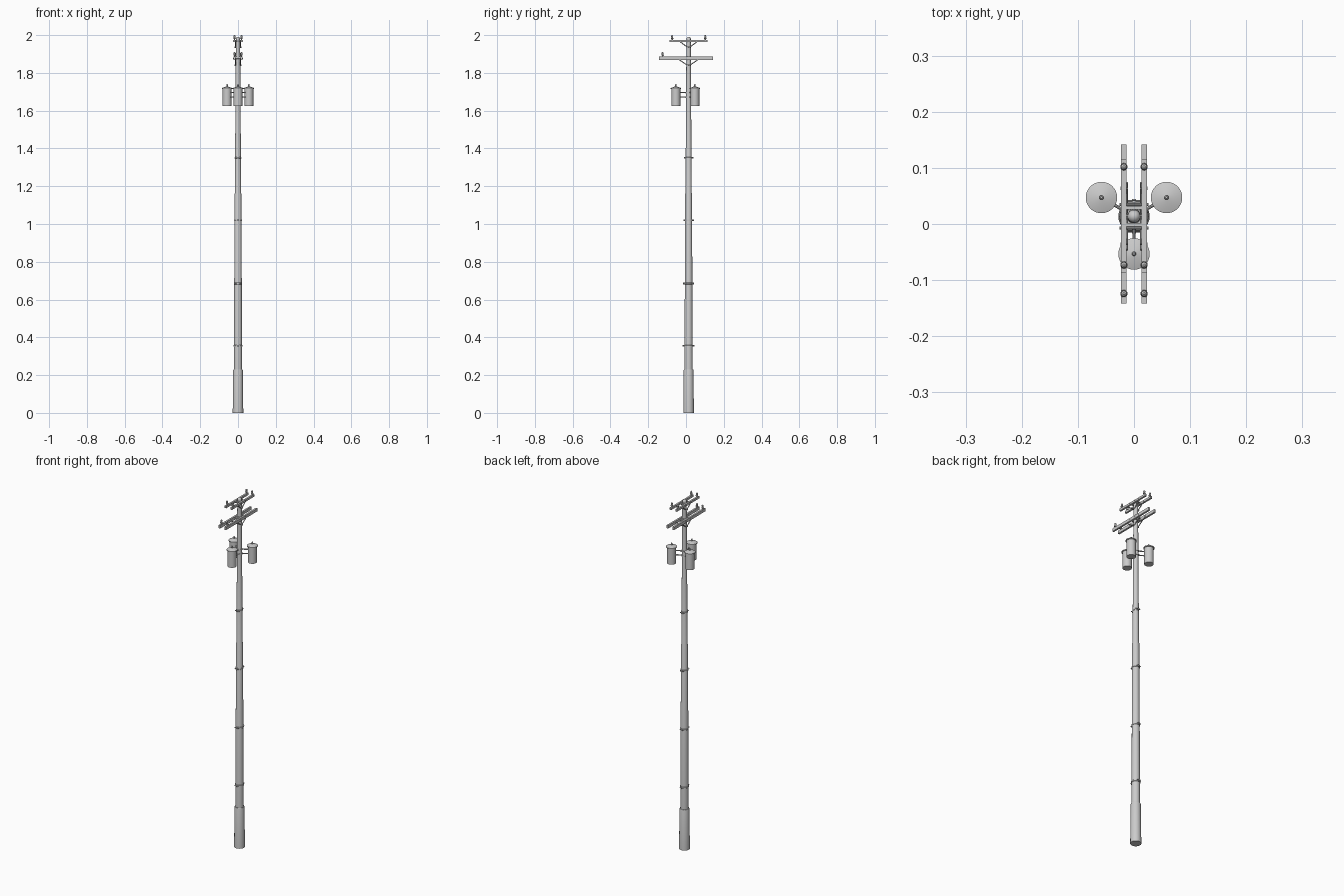
import bpy, bmesh, math
from mathutils import Vector

if "Cube" in bpy.data.objects:
    bpy.data.objects.remove(bpy.data.objects["Cube"])

PY = 0.0137  # pole axis y


def finish(name, bm, smooth=True):
    bmesh.ops.recalc_face_normals(bm, faces=bm.faces)
    me = bpy.data.meshes.new(name)
    bm.to_mesh(me)
    bm.free()
    ob = bpy.data.objects.new(name, me)
    bpy.context.collection.objects.link(ob)
    if smooth:
        bpy.ops.object.select_all(action='DESELECT')
        ob.select_set(True)
        bpy.context.view_layer.objects.active = ob
        bpy.ops.object.shade_smooth_by_angle(angle=math.radians(35))
    return ob


def lathe(name, profile, loc, sides=24):
    """Revolve (radius, z) points around a vertical axis at loc."""
    bm = bmesh.new()
    rings = []
    for r, z in profile:
        rings.append([bm.verts.new((loc[0] + r * math.cos(2 * math.pi * i / sides),
                                    loc[1] + r * math.sin(2 * math.pi * i / sides),
                                    loc[2] + z)) for i in range(sides)])
    for a, b in zip(rings, rings[1:]):
        for i in range(sides):
            j = (i + 1) % sides
            bm.faces.new((a[i], a[j], b[j], b[i]))
    bm.faces.new(rings[0])
    bm.faces.new(rings[-1])
    return finish(name, bm)


def rod(name, a, b, r, sides=10):
    a, b = Vector(a), Vector(b)
    d = b - a
    bm = bmesh.new()
    bmesh.ops.create_cone(bm, cap_ends=True, segments=sides, radius1=r, radius2=r, depth=d.length)
    bm.transform(d.to_track_quat('Z', 'Y').to_matrix().to_4x4())
    bmesh.ops.translate(bm, verts=bm.verts, vec=(a + b) / 2)
    return finish(name, bm)


def box(name, loc, size):
    bm = bmesh.new()
    bmesh.ops.create_cube(bm, size=1)
    bmesh.ops.scale(bm, verts=bm.verts, vec=size)
    bmesh.ops.translate(bm, verts=bm.verts, vec=loc)
    return finish(name, bm, False)


# Tapered pole with ground sleeve and domed tip
lathe("ground_sleeve", [(0.028, 0), (0.026, 0.225), (0.0245, 0.23)], (0, PY, 0))
lathe("pole", [(0.022, 0.2), (0.018, 1.16), (0.0165, 1.165), (0.0115, 1.972),
               (0.0115, 1.982), (0.008, 1.988), (0.003, 1.991)], (0, PY, 0))

# Clamp bands with bolts
for z, r in ((0.355, 0.0225), (0.685, 0.021), (1.02, 0.0197), (1.35, 0.0165)):
    lathe("clamp_band", [(r, -0.004), (r + 0.001, -0.003), (r + 0.001, 0.003), (r, 0.004)], (0, PY, z))
    for s in (-1, 1):
        box("band_lug", (0, PY + s * (r + 0.004), z), (0.008, 0.009, 0.008))
        rod("band_bolt", (-0.012, PY + s * (r + 0.004), z), (0.012, PY + s * (r + 0.004), z), 0.0022, 8)

# Three transformers around the pole
lathe("transformer_collar", [(0.0155, 1.668), (0.0155, 1.676)], (0, PY, 0))
lathe("transformer_collar", [(0.0155, 1.692), (0.0155, 1.700)], (0, PY, 0))
for deg in (30, 150, 270):
    c, s = math.cos(math.radians(deg)), math.sin(math.radians(deg))
    x, y = 0.067 * c, PY + 0.067 * s
    lathe("transformer", [(0.021, 1.625), (0.0235, 1.625), (0.0235, 1.630), (0.0235, 1.715),
                          (0.028, 1.715), (0.028, 1.720), (0.005, 1.728)], (x, y, 0), 32)
    lathe("transformer_bushing", [(0.004, 1.725), (0.004, 1.737), (0.002, 1.740)], (x, y, 0), 12)
    for z in (1.672, 1.696):
        rod("transformer_bracket", (0.010 * c, PY + 0.010 * s, z),
            (0.046 * c, PY + 0.046 * s, z), 0.003)

# Pin insulator profile (radius, height above arm)
PIN = [(0.003, -0.002), (0.003, 0.005), (0.0065, 0.006), (0.0065, 0.010), (0.0045, 0.012),
       (0.0045, 0.015), (0.0055, 0.017), (0.005, 0.022), (0.002, 0.025)]


def crossarm_pair(prefix, z, height, half, mid, pins, brace, drop):
    for sx in (-0.018, 0.018):
        box(prefix + "_crossarm", (sx, mid, z), (0.010, 2 * half, height))
        for y in pins:
            lathe(prefix + "_insulator", PIN, (sx, y, z + height / 2), 16)
        # V brace
        for s in (-1, 1):
            rod(prefix + "_brace", (sx * 0.72, PY + s * 0.006, z - drop),
                (sx * 0.72, PY + s * brace, z), 0.0025, 8)
        rod(prefix + "_brace_bolt", (sx * 1.1, PY, z - drop), (0, PY, z - drop), 0.004, 8)
    # Spacer blocks and through bolts gripping the pole
    for s in (-1, 1):
        box(prefix + "_clamp_plate", (0, PY + s * 0.015, z), (0.028, 0.006, height))
        rod(prefix + "_through_bolt", (-0.026, PY + s * 0.021, z), (0.026, PY + s * 0.021, z), 0.0025, 8)
        rod(prefix + "_spacer_bolt", (-0.024, PY + s * 0.05, z), (-0.013, PY + s * 0.05, z), 0.003, 8)
        rod(prefix + "_spacer_bolt", (0.013, PY + s * 0.05, z), (0.024, PY + s * 0.05, z), 0.003, 8)


crossarm_pair("lower", 1.877, 0.017, 0.142, 0.0, (-0.124,), 0.06, 0.037)
crossarm_pair("upper", 1.969, 0.012, 0.101, PY, (-0.073, 0.102), 0.05, 0.033)
